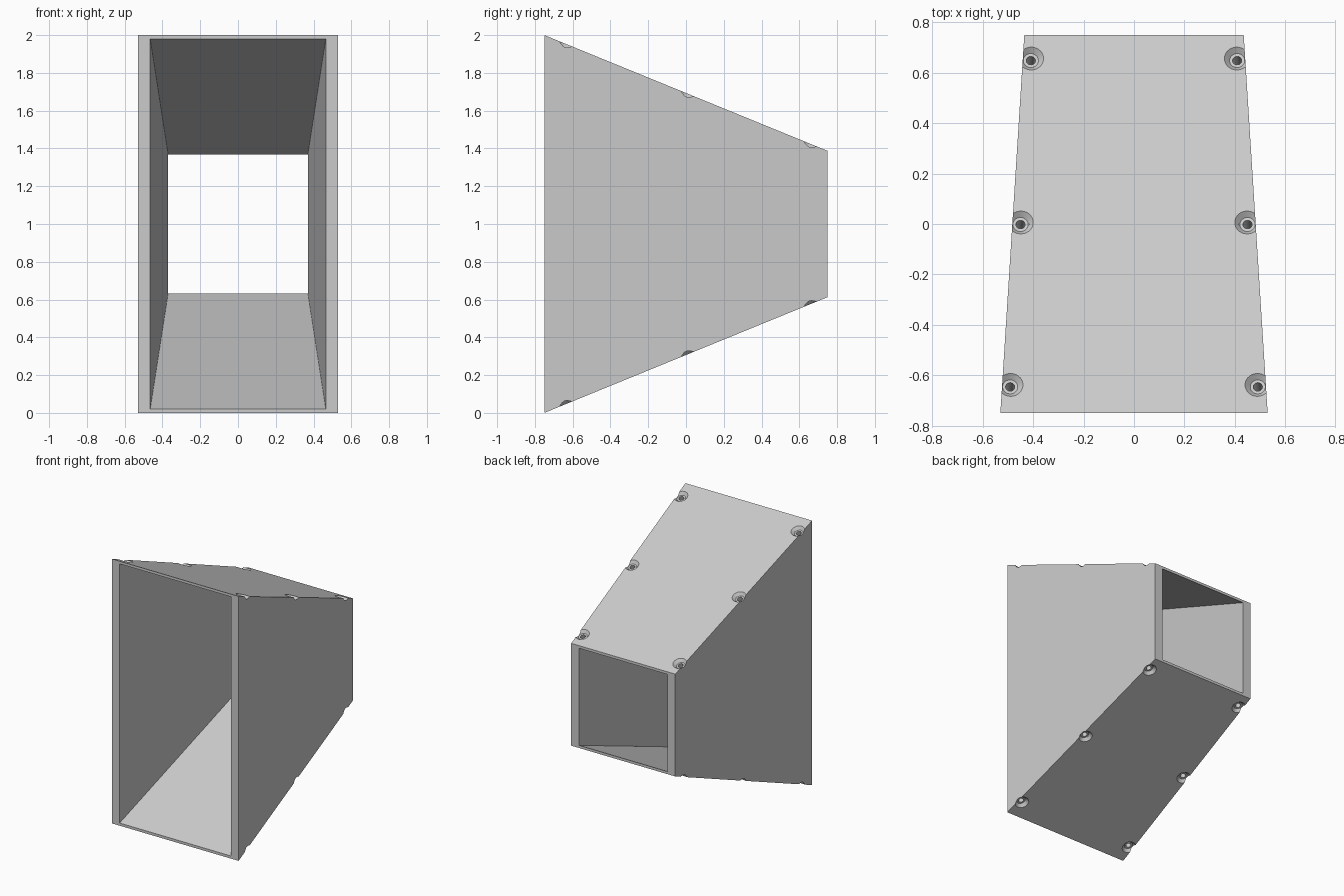
import bpy, bmesh
from mathutils import Vector

if "Cube" in bpy.data.objects:
    bpy.data.objects.remove(bpy.data.objects["Cube"])

grey = bpy.data.materials.new("light grey")
grey.diffuse_color = (0.6, 0.6, 0.6, 1)
grey.use_nodes = True
grey.node_tree.nodes["Principled BSDF"].inputs["Base Color"].default_value = grey.diffuse_color


def make_object(name, bm):
    bmesh.ops.recalc_face_normals(bm, faces=bm.faces[:])
    mesh = bpy.data.meshes.new(name)
    bm.to_mesh(mesh)
    bm.free()
    mesh.materials.append(grey)
    obj = bpy.data.objects.new(name, mesh)
    bpy.context.collection.objects.link(obj)
    return obj


def rect(bm, half_x, y, z0, z1):
    return [bm.verts.new(p) for p in ((-half_x, y, z0), (half_x, y, z0),
                                      (half_x, y, z1), (-half_x, y, z1))]


def bridge(bm, a, b):
    n = len(a)
    for i in range(n):
        j = (i + 1) % n
        bm.faces.new((a[i], a[j], b[j], b[i]))


# Tapered open duct: outer and inner skins joined by front and back rims
bm = bmesh.new()
outer_front = rect(bm, 0.53, -0.75, 0.0, 2.0)
outer_back = rect(bm, 0.435, 0.75, 0.613, 1.387)
inner_front = rect(bm, 0.465, -0.75, 0.02, 1.98)
inner_back = rect(bm, 0.37, 0.75, 0.633, 1.367)
bridge(bm, outer_front, outer_back)
bridge(bm, inner_front, inner_back)
bridge(bm, outer_front, inner_front)
bridge(bm, outer_back, inner_back)
duct = make_object("tapered_duct", bm)

# Countersunk screw holes, square to the sloping panels, following the side walls
SLOPE = 0.613 / 1.5
TAPER = 0.095 / 1.5
PROFILE = ((0.063, -0.015), (0.049, 0.0), (0.030, 0.021),
           (0.018, 0.021), (0.018, 0.15))  # radius, depth
SIDES = 32
bm = bmesh.new()
for y in (-0.638, 0.006, 0.656):
    for sx in (-1, 1):
        for sz in (-1, 1):
            centre = Vector((sx * (0.450 - TAPER * y), y,
                             1 + sz * (1 - SLOPE * (y + 0.75))))
            inward = Vector((sx * TAPER * SLOPE, -SLOPE, -sz)).normalized()
            turn = Vector((0, 0, 1)).rotation_difference(inward)
            rings = []
            for radius, depth in PROFILE:
                ring = bmesh.ops.create_circle(bm, segments=SIDES, radius=radius)["verts"]
                for v in ring:
                    v.co = centre + turn @ (v.co + Vector((0, 0, depth)))
                rings.append(ring)
            for a, b in zip(rings, rings[1:]):
                bridge(bm, a, b)
            bm.faces.new(rings[0])
            bm.faces.new(rings[-1])
cutter = make_object("screw_hole_cutter", bm)
cutter.hide_render = True

mod = duct.modifiers.new("screw holes", 'BOOLEAN')
mod.operation = 'DIFFERENCE'
mod.solver = 'EXACT'
mod.object = cutter
bpy.context.view_layer.objects.active = duct
duct.select_set(True)
bpy.ops.object.modifier_apply(modifier=mod.name)
bpy.data.objects.remove(cutter)
bpy.ops.object.shade_smooth_by_angle()
